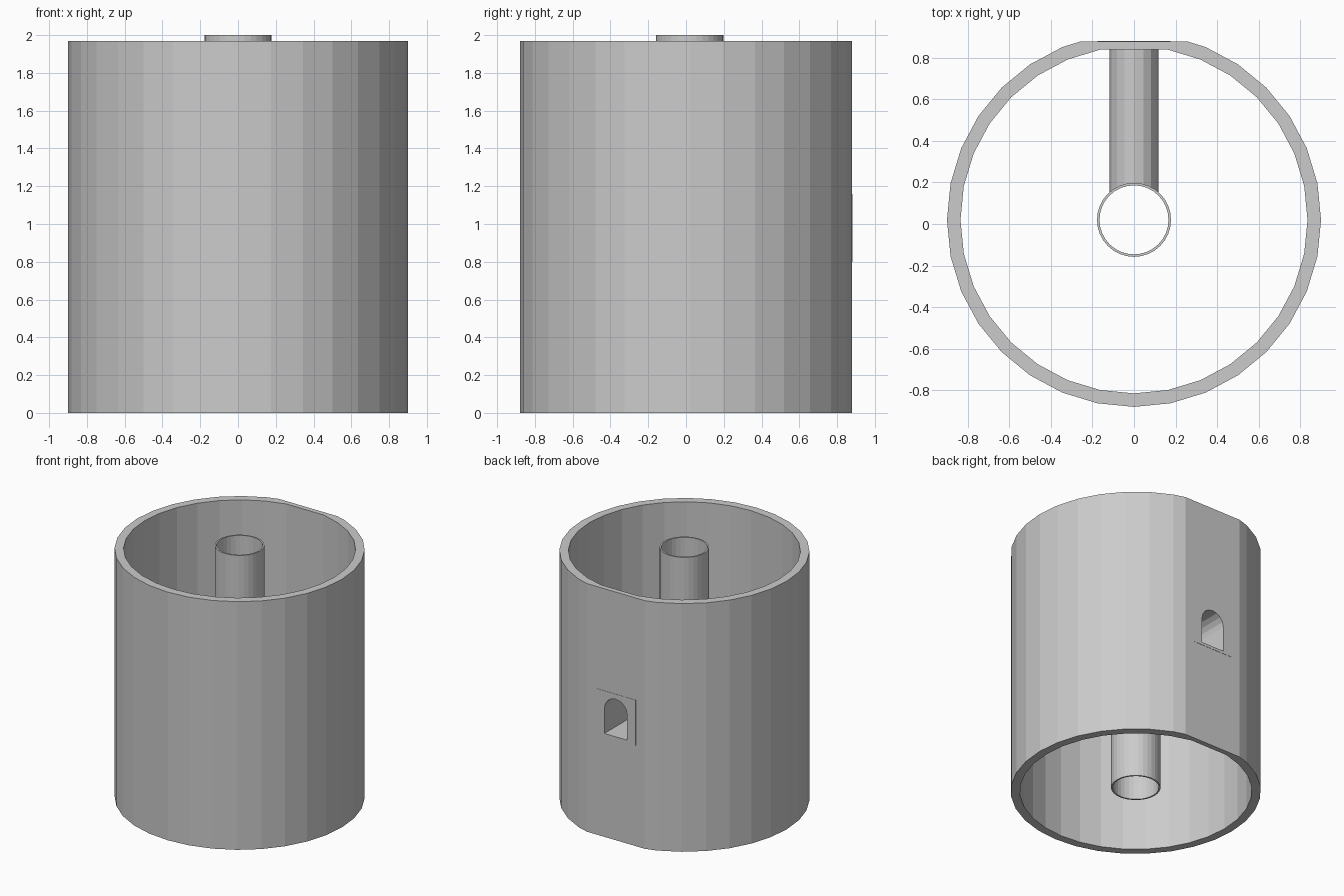
import bpy, bmesh, math

if "Cube" in bpy.data.objects:
    bpy.data.objects.remove(bpy.data.objects["Cube"])

CY = 0.02      # axis of both round walls
BACK = 0.879   # flat on the back of the outer wall


def build(name, outer, inner, place, a, b):
    """Sweep a closed outline (hollow when inner is given) from a to b."""
    bm = bmesh.new()
    n = len(outer)

    def loop(pts, d):
        return [bm.verts.new(place(u, v, d)) for u, v in pts]

    def bridge(p, q):
        for i in range(n):
            j = (i + 1) % n
            bm.faces.new((p[i], p[j], q[j], q[i]))

    oa, ob = loop(outer, a), loop(outer, b)
    bridge(oa, ob)
    if inner:
        ia, ib = loop(inner, a), loop(inner, b)
        bridge(ib, ia)
        bridge(ia, oa)
        bridge(ob, ib)
    else:
        bm.faces.new(oa[::-1])
        bm.faces.new(ob)
    bmesh.ops.recalc_face_normals(bm, faces=bm.faces)
    me = bpy.data.meshes.new(name)
    bm.to_mesh(me)
    bm.free()
    ob = bpy.data.objects.new(name, me)
    bpy.context.collection.objects.link(ob)
    return ob


def circle(r, n=32):
    return [(r * math.cos(2 * math.pi * i / n), CY + r * math.sin(2 * math.pi * i / n))
            for i in range(n)]


def arch(w, bottom, spring, n=8):
    pts = [(-w, bottom), (w, bottom)]
    return pts + [(w * math.cos(math.pi * i / n), spring + w * math.sin(math.pi * i / n))
                  for i in range(n + 1)]


def upright(u, v, d):
    return (u, v, d)


def along_y(u, v, d):
    return (u, d, v)


def cut(ob, cutter):
    m = ob.modifiers.new("cut", 'BOOLEAN')
    m.operation = 'DIFFERENCE'
    m.solver = 'EXACT'
    m.object = cutter
    bpy.context.view_layer.objects.active = ob
    bpy.ops.object.modifier_apply(modifier=m.name)


# Outer wall, flattened at the back
outer = circle(0.9)
outer[7], outer[8], outer[9] = (0.255, BACK), (0, BACK), (-0.255, BACK)
inner = circle(0.835)
inner[8] = (0, inner[7][1])
wall = build("outer_wall", outer, inner, upright, 0, 1.97)

# Central tube
tube = build("inner_tube", circle(0.178), circle(0.166), upright, 0.03, 2.0)

# Arched duct from the tube to the back wall
duct = build("arched_duct", arch(0.117, 0.805, 1.02), arch(0.1, 0.822, 1.02),
             along_y, 0.1, 0.845)

# Thin square plate around the duct mouth
plate = build("mouth_plate", [(-0.175, 0.8), (0.175, 0.8), (0.175, 1.16), (-0.175, 1.16)],
              None, along_y, 0.86, 0.881)

# Open the passage and trim the duct to the tube
passage = build("passage_cutter", arch(0.1, 0.822, 1.02), None, along_y, 0.04, 1.0)
core = build("core_cutter", circle(0.172), None, upright, 0.5, 1.5)
for part in (wall, tube, plate):
    cut(part, passage)
cut(duct, core)
for helper in (passage, core):
    helper.hide_render = True
    bpy.data.objects.remove(helper)
